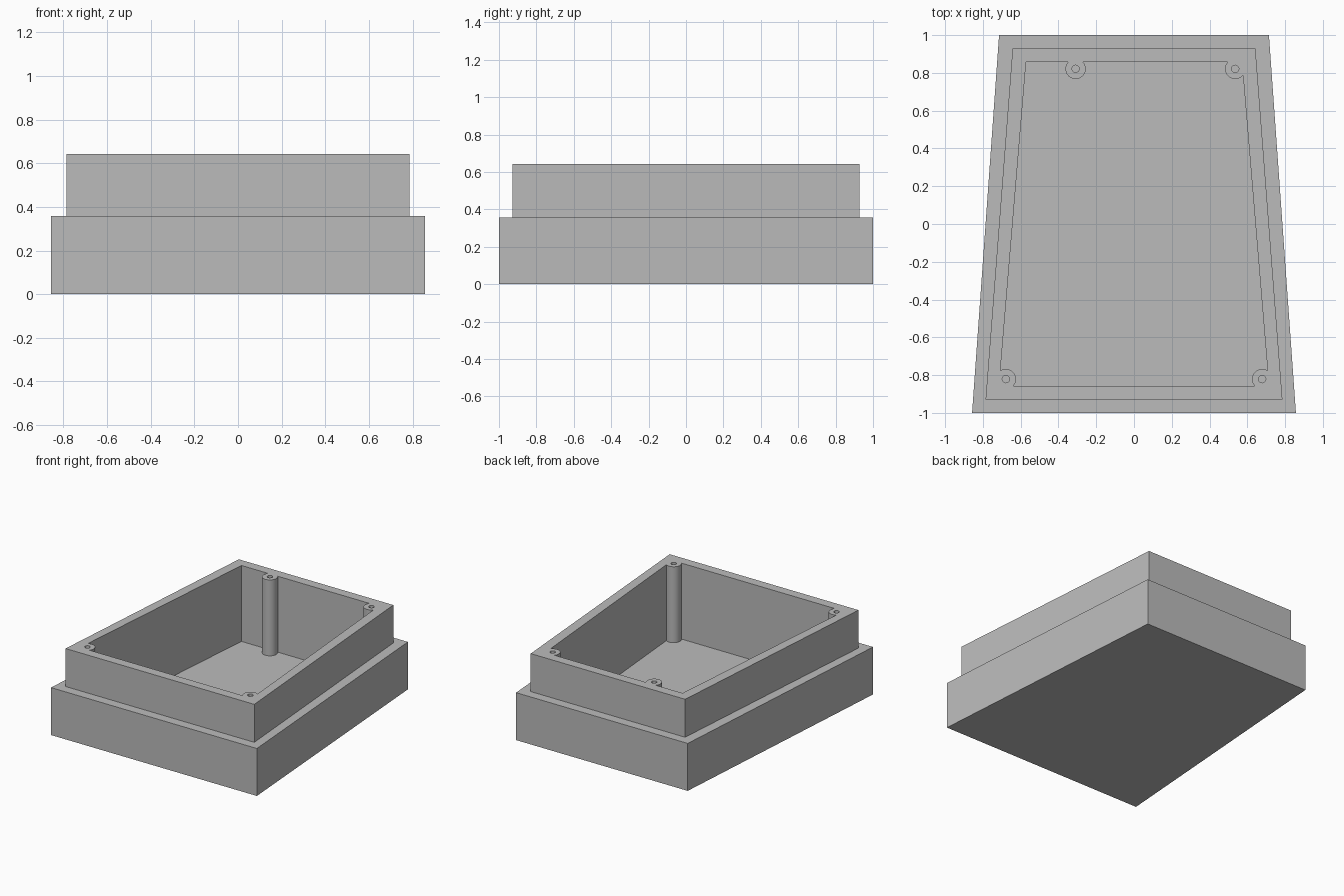
import bpy, bmesh, math

U = 1 / 14  # wall thickness, the module of the whole enclosure

cube = bpy.data.objects.get("Cube")
if cube:
    bpy.data.objects.remove(cube, do_unlink=True)

grey = bpy.data.materials.new("plain grey")
grey.use_nodes = True
colour = (0.5, 0.5, 0.5, 1)
grey.diffuse_color = colour
grey.node_tree.nodes["Principled BSDF"].inputs["Base Color"].default_value = colour


def prism(name, outline, bottom, top):
    """Extrude a flat outline (in modules) between two heights."""
    bm = bmesh.new()
    base = bm.faces.new([bm.verts.new((x * U, y * U, bottom * U)) for x, y in outline])
    ext = bmesh.ops.extrude_face_region(bm, geom=[base])
    verts = [v for v in ext["geom"] if isinstance(v, bmesh.types.BMVert)]
    bmesh.ops.translate(bm, verts=verts, vec=(0, 0, (top - bottom) * U))
    bmesh.ops.recalc_face_normals(bm, faces=bm.faces)
    mesh = bpy.data.meshes.new(name)
    bm.to_mesh(mesh)
    bm.free()
    mesh.materials.append(grey)
    obj = bpy.data.objects.new(name, mesh)
    bpy.context.collection.objects.link(obj)
    return obj


def taper(front, back, depth):
    return [(-front, -depth), (front, -depth), (back, depth), (-back, depth)]


def circle(x, y, r, n=48):
    return [(x + r * math.cos(2 * math.pi * i / n), y + r * math.sin(2 * math.pi * i / n))
            for i in range(n)]


def combine(target, tool, operation):
    """Apply one boolean and discard the tool."""
    tool.hide_render = True
    mod = target.modifiers.new("boolean", "BOOLEAN")
    mod.operation, mod.object, mod.solver = operation, tool, "EXACT"
    bpy.context.view_layer.objects.active = target
    with bpy.context.temp_override(object=target, active_object=target):
        bpy.ops.object.modifier_apply(modifier=mod.name)
    bpy.data.objects.remove(tool, do_unlink=True)


# Wide lower body with a narrower raised collar
body = prism("enclosure_body", taper(12, 10, 14), 0, 5)
combine(body, prism("collar", taper(11, 9, 13), 4, 9), "UNION")

# Cavity, leaving the screw posts standing against the walls
posts = [(-4.33, 11.5), (7.5, 11.5), (-9.5, -11.5), (9.5, -11.5)]
cavity = prism("cavity_cutter", taper(10, 8, 12), 1, 10)
for x, y in posts:
    combine(cavity, prism("post_cutter", circle(x, y, 0.75), 0, 11), "DIFFERENCE")
combine(body, cavity, "DIFFERENCE")

# Screw holes in the posts
for x, y in posts:
    combine(body, prism("hole_cutter", circle(x, y, 0.27, 24), 5, 10), "DIFFERENCE")

# Round posts smooth, box edges sharp
bpy.ops.object.select_all(action="DESELECT")
body.select_set(True)
bpy.context.view_layer.objects.active = body
bpy.ops.object.shade_smooth_by_angle(angle=math.radians(30))
